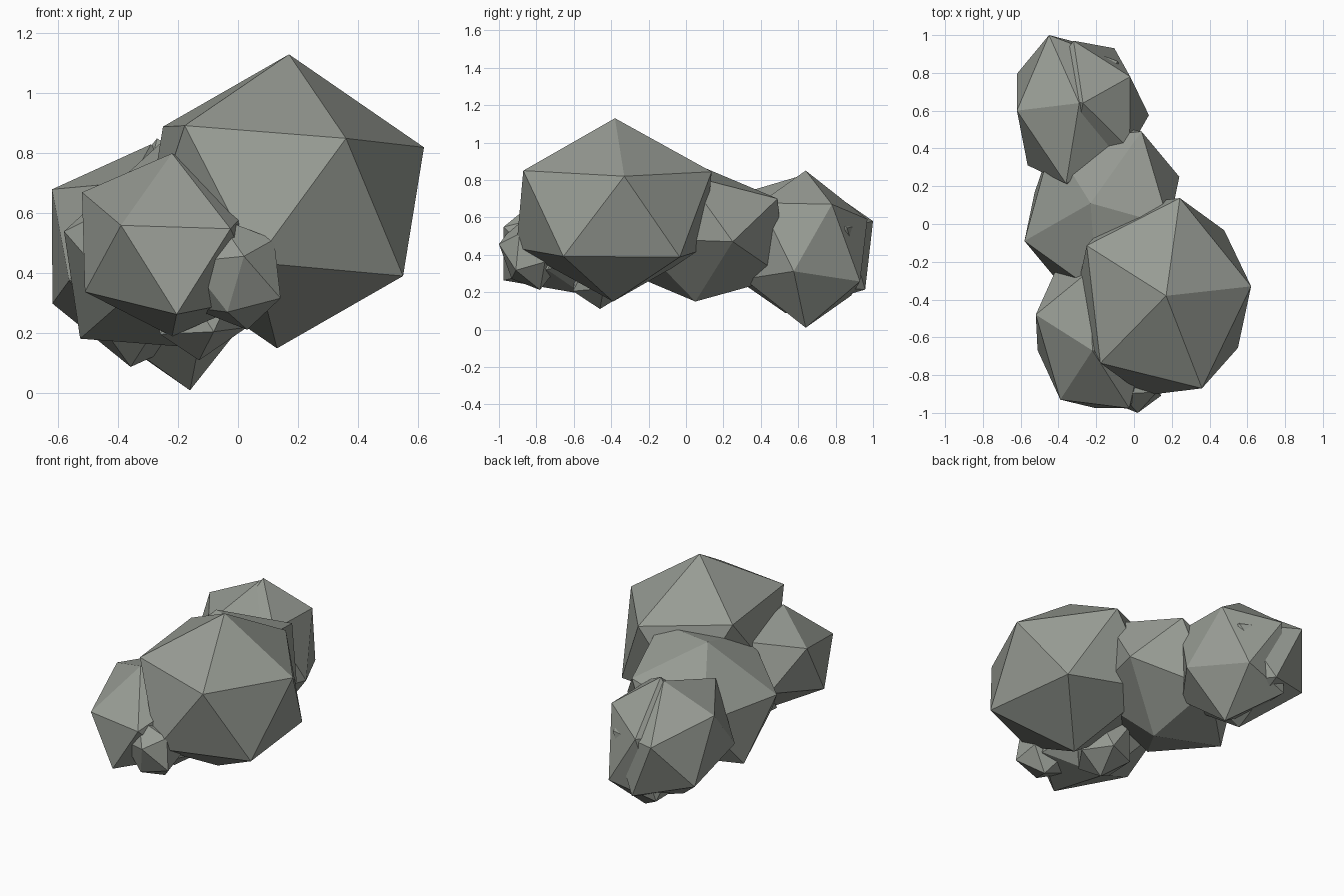
import bpy, bmesh, math
from mathutils import Matrix, Vector

cube = bpy.data.objects.get("Cube")
if cube:
    bpy.data.objects.remove(cube, do_unlink=True)

stone = bpy.data.materials.new("grey_green_stone")
stone.use_nodes = True
colour = (0.31, 0.33, 0.295, 1)
stone.diffuse_color = colour
bsdf = next(n for n in stone.node_tree.nodes if n.type == 'BSDF_PRINCIPLED')
bsdf.inputs["Base Color"].default_value = colour
bsdf.inputs["Roughness"].default_value = 0.9

POLE_Z = 1 / math.sqrt(5)
RING_R = 2 / math.sqrt(5)


def ring(k):
    """Upper ring corner k of a unit icosahedron standing on its pole."""
    a = math.radians(72 * k)
    return Vector((RING_R * math.cos(a), RING_R * math.sin(a), POLE_Z))


def columns(vectors):
    return Matrix([tuple(v) for v in vectors]).transposed()


def rock(name, centre, pole, first, other, step=1):
    """Skewed icosahedron: a pole and two upper ring corners, 'step' apart."""
    c = Vector(centre)
    target = columns([Vector(p) - c for p in (pole, first, other)])
    unit = columns([Vector((0, 0, 1)), ring(0), ring(step)])
    warp = target @ unit.inverted()
    bm = bmesh.new()
    corners = [Vector((0, 0, 1))] + [ring(k) for k in range(5)]
    for v in corners + [-v for v in corners]:
        bm.verts.new(c + warp @ v)
    bmesh.ops.convex_hull(bm, input=bm.verts)
    bmesh.ops.recalc_face_normals(bm, faces=bm.faces)
    mesh = bpy.data.meshes.new(name)
    bm.to_mesh(mesh)
    bm.free()
    mesh.materials.append(stone)
    obj = bpy.data.objects.new(name, mesh)
    bpy.context.collection.objects.link(obj)


# Large boulder
rock("large_boulder", (.15, -.385, .64), (.17, -.38, 1.13),
     (.62, -.33, .82), (.36, -.87, .85))
# Middle boulder linking front and back
rock("middle_boulder", (-.17, .08, .505), (-.23, .11, .86),
     (-.58, -.09, .54), (.04, .49, .70), 2)
# Pair of overlapping back boulders
rock("back_boulder_outer", (-.324, .586, .459), (-.29, .64, .83),
     (-.62, .60, .68), (-.45, 1.0, .58))
rock("back_boulder_inner", (-.215, .64, .43), (-.27, .64, .85),
     (-.02, .78, .67), (-.32, .97, .59))
# Front boulder
rock("front_boulder", (-.22, -.611, .495), (-.22, -.67, .80),
     (-.52, -.48, .67), (-.39, -.93, .56))
# Small stones at the front and underneath
rock("front_pebble", (-.02, -.84, .40), (.02, -1.0, .457),
     (.12, -.89, .513), (.142, -.91, .317))
rock("under_pebble", (-.13, -.43, .29), (-.13, -.46, .11),
     (.03, -.44, .22), (-.08, -.28, .22))
